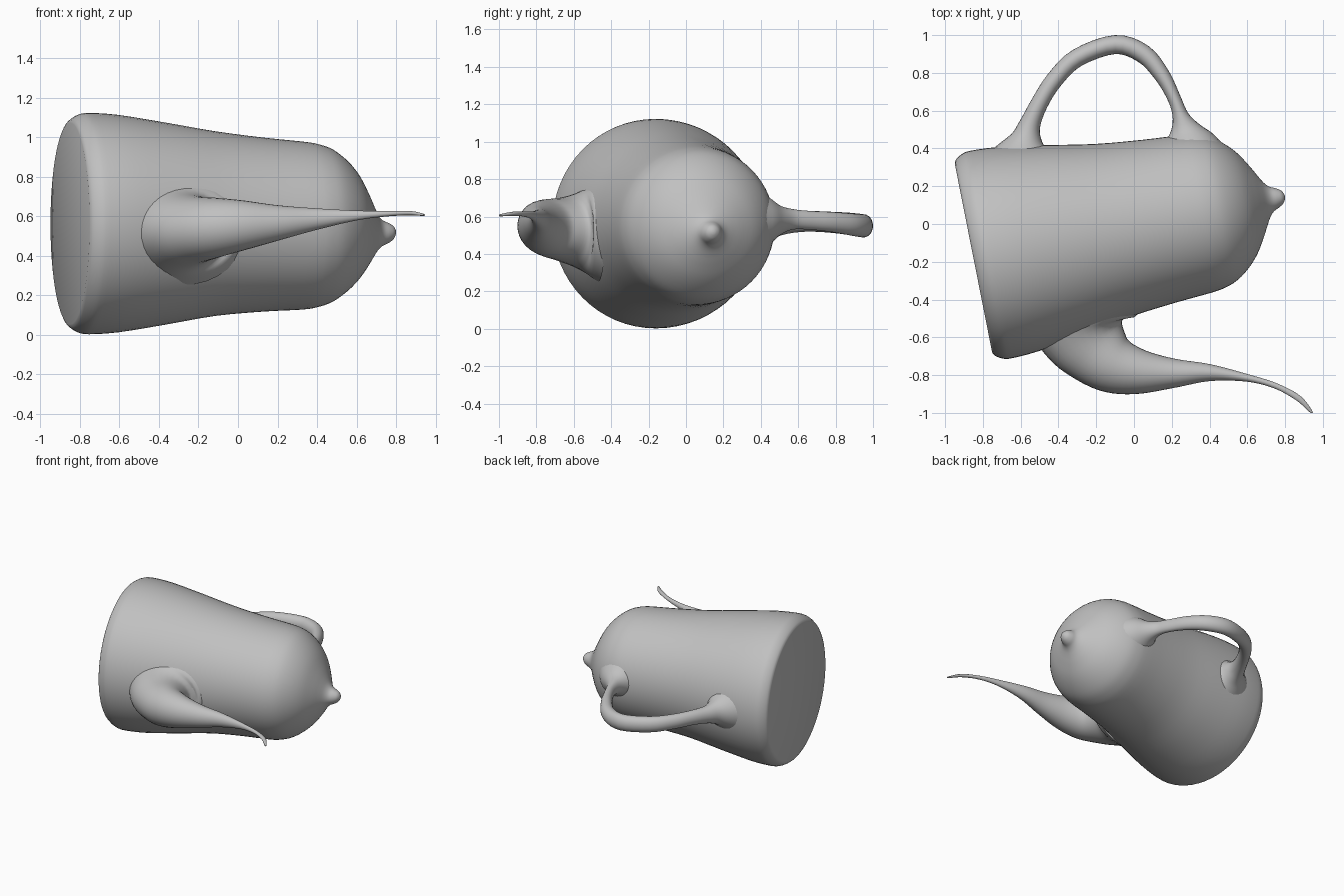
import bpy, bmesh, math
from mathutils import Vector

if "Cube" in bpy.data.objects:
    bpy.data.objects.remove(bpy.data.objects["Cube"])

grey = bpy.data.materials.new("plain grey")
grey.diffuse_color = (0.53, 0.53, 0.53, 1)
grey.use_nodes = True
grey.node_tree.nodes["Principled BSDF"].inputs["Base Color"].default_value = grey.diffuse_color


def spline(rows, steps):
    """Catmull-Rom interpolation of rows of numbers."""
    rows = [Vector(r) for r in rows]
    ext = [rows[0] * 2 - rows[1]] + rows + [rows[-1] * 2 - rows[-2]]
    out = []
    for i in range(1, len(ext) - 2):
        a, b, c, d = ext[i - 1:i + 3]
        for k in range(steps):
            t = k / steps
            out.append(0.5 * (2 * b + (c - a) * t + (2 * a - 5 * b + 4 * c - d) * t * t
                              + (3 * b - a - 3 * c + d) * t ** 3))
    return out + [rows[-1]]


def loft(name, rows, sides, steps):
    """Skin ellipses given as (x, y, z, half width, half height) along a path."""
    rows = spline(rows, steps)
    bm = bmesh.new()
    rings = []
    for i, r in enumerate(rows):
        p, q = rows[max(i - 1, 0)], rows[min(i + 1, len(rows) - 1)]
        side = Vector((p[1] - q[1], q[0] - p[0], 0)).normalized()
        ring = []
        for k in range(sides):
            a = 2 * math.pi * k / sides
            co = Vector(r[:3]) + side * (r[3] * math.cos(a)) + Vector((0, 0, r[4] * math.sin(a)))
            ring.append(bm.verts.new(co))
        rings.append(ring)
    for a, b in zip(rings, rings[1:]):
        for k in range(sides):
            j = (k + 1) % sides
            bm.faces.new((a[k], a[j], b[j], b[k]))
    bm.faces.new(rings[0][::-1])
    bm.faces.new(rings[-1])
    bmesh.ops.recalc_face_normals(bm, faces=bm.faces)
    mesh = bpy.data.meshes.new(name)
    bm.to_mesh(mesh)
    bm.free()
    mesh.materials.append(grey)
    ob = bpy.data.objects.new(name, mesh)
    bpy.context.collection.objects.link(ob)
    bpy.ops.object.select_all(action='DESELECT')
    ob.select_set(True)
    bpy.context.view_layer.objects.active = ob
    bpy.ops.object.shade_smooth_by_angle(angle=math.radians(50))
    return ob


# Pot body with domed lid and knob: (distance along axis, radius, drop)
profile = [(0, .51, 0), (.012, .53, 0), (.05, .553, 0), (.1, .56, 0), (.25, .55, 0),
           (.5, .51, 0), (.75, .467, 0), (1.0, .44, .005), (1.2, .425, .01),
           (1.28, .412, .01), (1.35, .386, .01), (1.42, .335, .012), (1.48, .27, .018),
           (1.53, .19, .03), (1.56, .135, .038), (1.585, .092, .045), (1.61, .066, .048),
           (1.64, .052, .048), (1.665, .036, .046), (1.678, .016, .045), (1.681, .002, .045)]
ang = math.radians(11.2)
loft("pot_body", [(-.85 + s * math.cos(ang), -.18 + s * math.sin(ang), .562 - d, r, r)
                  for s, r, d in profile], 64, 3)

# Arched handle, flared where it meets the body
loft("handle", [(-.585, .33, .56, .24, .20), (-.58, .40, .56, .145, .13),
                (-.57, .455, .565, .085, .09), (-.55, .53, .57, .056, .065),
                (-.50, .64, .575, .046, .056), (-.42, .765, .57, .046, .056),
                (-.30, .88, .56, .048, .06), (-.10, .95, .55, .05, .062),
                (.05, .90, .555, .05, .06), (.15, .785, .57, .042, .054),
                (.215, .66, .58, .035, .05), (.247, .57, .585, .044, .055),
                (.27, .50, .58, .085, .08), (.285, .44, .575, .15, .13),
                (.29, .38, .57, .22, .18)], 24, 4)

# Tapering spout with a curled tip
loft("spout", [(-.28, -.47, .52, .32, .27), (-.265, -.57, .525, .25, .205),
               (-.215, -.655, .53, .20, .172), (-.115, -.74, .54, .158, .153),
               (.02, -.78, .552, .122, .128), (.20, -.79, .565, .08, .09),
               (.40, -.787, .585, .045, .054), (.60, -.815, .603, .02, .025),
               (.75, -.857, .612, .015, .014), (.87, -.922, .615, .016, .011),
               (.935, -.99, .607, .008, .006), (.942, -1.0, .606, .002, .002)], 32, 5)
